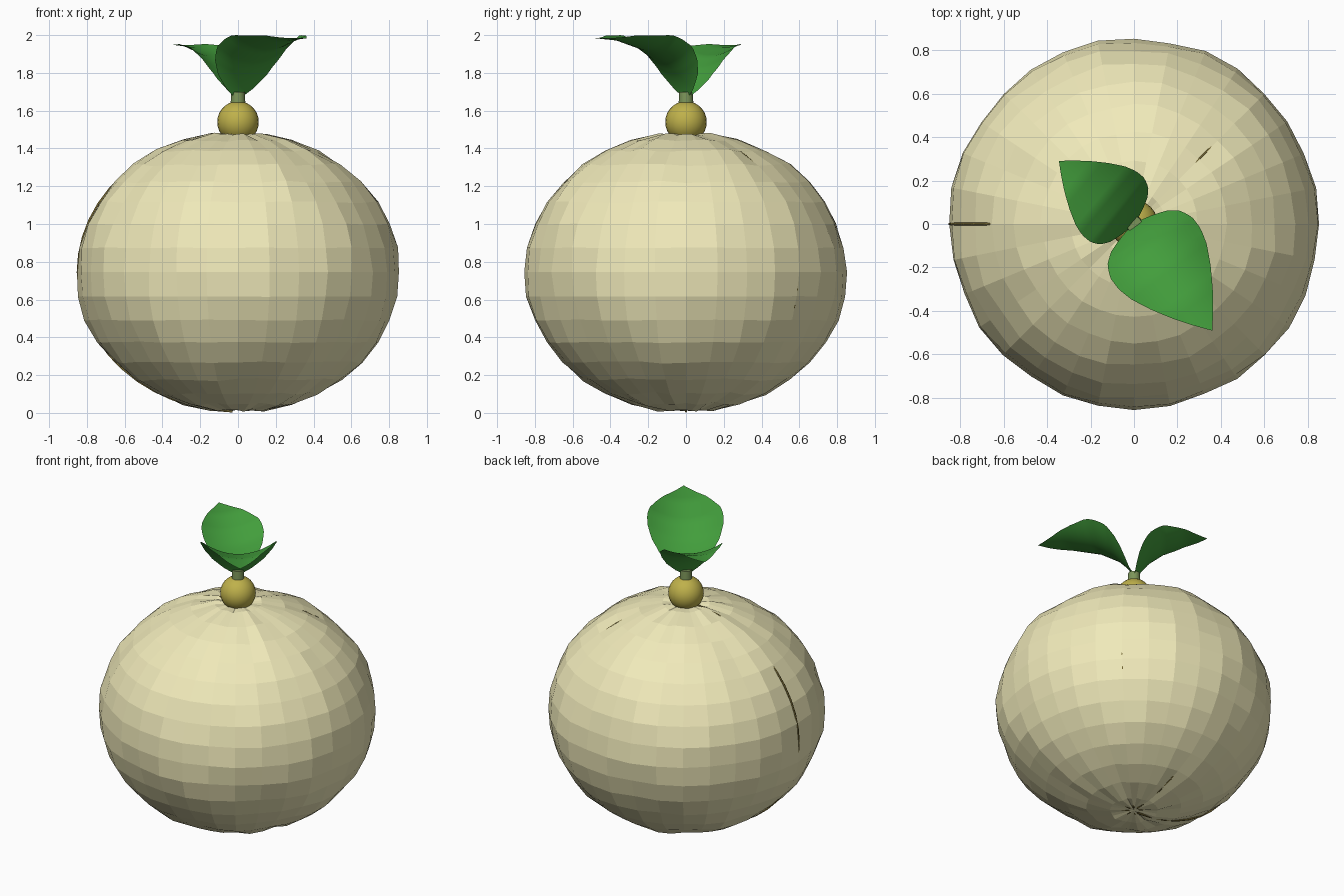
import bpy, bmesh, math, random
from mathutils import Vector

if "Cube" in bpy.data.objects:
    bpy.data.objects.remove(bpy.data.objects["Cube"])

random.seed(4)
CZ, RX, RZ = 0.745, 0.853, 0.742      # body centre height and radii


def material(name, rgb):
    m = bpy.data.materials.new(name)
    m.diffuse_color = (*rgb, 1)
    m.use_nodes = True
    m.node_tree.nodes["Principled BSDF"].inputs["Base Color"].default_value = m.diffuse_color
    return m


def finish(name, bm, mat, smooth=False):
    bmesh.ops.recalc_face_normals(bm, faces=bm.faces)
    me = bpy.data.meshes.new(name)
    bm.to_mesh(me)
    bm.free()
    ob = bpy.data.objects.new(name, me)
    bpy.context.collection.objects.link(ob)
    me.materials.append(mat)
    for p in me.polygons:
        p.use_smooth = smooth
    return ob


def lerp(table, t):
    for (a, u), (b, v) in zip(table, table[1:]):
        if t <= b:
            k = (t - a) / (b - a)
            return u + (v - u) * k
    return table[-1][1]


cream = material("cream", (0.87, 0.82, 0.49))
olive = material("olive", (0.17, 0.13, 0.03))
gold = material("gold", (0.52, 0.44, 0.07))
stem_green = material("stem_green", (0.20, 0.30, 0.10))
leaf_green = material("leaf_green", (0.055, 0.34, 0.045))

# Faceted round body with swirling ripples that tighten at the poles
bm = bmesh.new()
bmesh.ops.create_uvsphere(bm, u_segments=32, v_segments=18, radius=1)
for v in bm.verts:
    lat = math.asin(max(-1, min(1, v.co.z)))
    ang = math.atan2(v.co.y, v.co.x)
    rip = 0.006 * math.sin(7 * ang + 5 * lat) + 0.004 * math.sin(12 * ang - 4 * lat)
    rip += random.uniform(-0.007, 0.007)
    if abs(lat) > 1.55:
        rip = -0.02
    c = 1 + rip
    v.co = Vector((v.co.x * RX * c, v.co.y * RX * c, CZ + v.co.z * RZ * (1 + rip)))
    v.co.z = max(v.co.z, 0)
finish("body", bm, cream)


# Thin dark seams along meridians, mostly just under the skin
def seam(name, ang, scale):
    cu = bpy.data.curves.new(name, 'CURVE')
    cu.dimensions = '3D'
    cu.bevel_depth = 0.006
    cu.bevel_resolution = 1
    sp = cu.splines.new('POLY')
    sp.points.add(24)
    for i, p in enumerate(sp.points):
        lat = math.radians(-88 + 176 * i / 24)
        r = RX * scale * math.cos(lat)
        p.co = (r * math.cos(ang), r * math.sin(ang), CZ + RZ * scale * math.sin(lat), 1)
    ob = bpy.data.objects.new(name, cu)
    bpy.context.collection.objects.link(ob)
    cu.materials.append(olive)


for i in range(8):
    seam(f"seam_{i}", math.pi + i * math.tau / 8, 0.995 if i == 0 else 0.98)

# Round bud and short stem on top
bm = bmesh.new()
bmesh.ops.create_uvsphere(bm, u_segments=24, v_segments=14, radius=0.11)
bmesh.ops.translate(bm, verts=bm.verts, vec=(0, 0, 1.54))
finish("bud", bm, gold, True)

bm = bmesh.new()
bmesh.ops.create_cone(bm, cap_ends=True, segments=16, radius1=0.042, radius2=0.036, depth=0.12)
bmesh.ops.translate(bm, verts=bm.verts, vec=(0, 0, 1.64))
stem = finish("stem", bm, stem_green)
bpy.context.view_layer.objects.active = stem
stem.select_set(True)
bpy.ops.object.shade_smooth_by_angle(angle=math.radians(40))

# Cupped pointed leaves: midrib rise and half width along the length
RISE = [(0, 0), (0.04, 0.17), (0.1, 0.35), (0.2, 0.55), (0.4, 0.78), (0.7, 0.95), (1, 1)]
WIDTH = [(0, 0.02), (0.03, 0.1), (0.07, 0.165), (0.13, 0.21), (0.22, 0.235), (0.33, 0.235),
         (0.45, 0.215), (0.6, 0.17), (0.75, 0.115), (0.9, 0.05), (1, 0)]


def leaf(name, tip, height, wscale, lift):
    axis = Vector((tip[0], tip[1], 0))
    length = axis.length
    axis.normalize()
    side = Vector((-axis.y, axis.x, 0))
    bm = bmesh.new()
    rows, n = [], 8
    for i in range(25):
        t = (i / 24) ** 1.5
        w = max(lerp(WIDTH, t), 0.001) * wscale
        row = []
        for j in range(-n, n + 1):
            p = w * j / n
            z = 1.67 + height * lerp(RISE, t) + lift * (p / 0.235) ** 2
            row.append(bm.verts.new(axis * (t * length) + side * p + Vector((0, 0, z))))
        rows.append(row)
    for a, b in zip(rows, rows[1:]):
        for j in range(2 * n):
            bm.faces.new((a[j], a[j + 1], b[j + 1], b[j]))
    finish(name, bm, leaf_green, True)


leaf("large_leaf", (0.36, -0.49), 0.315, 1.0, 0.09)
leaf("small_leaf", (-0.345, 0.29), 0.28, 0.82, 0.08)
